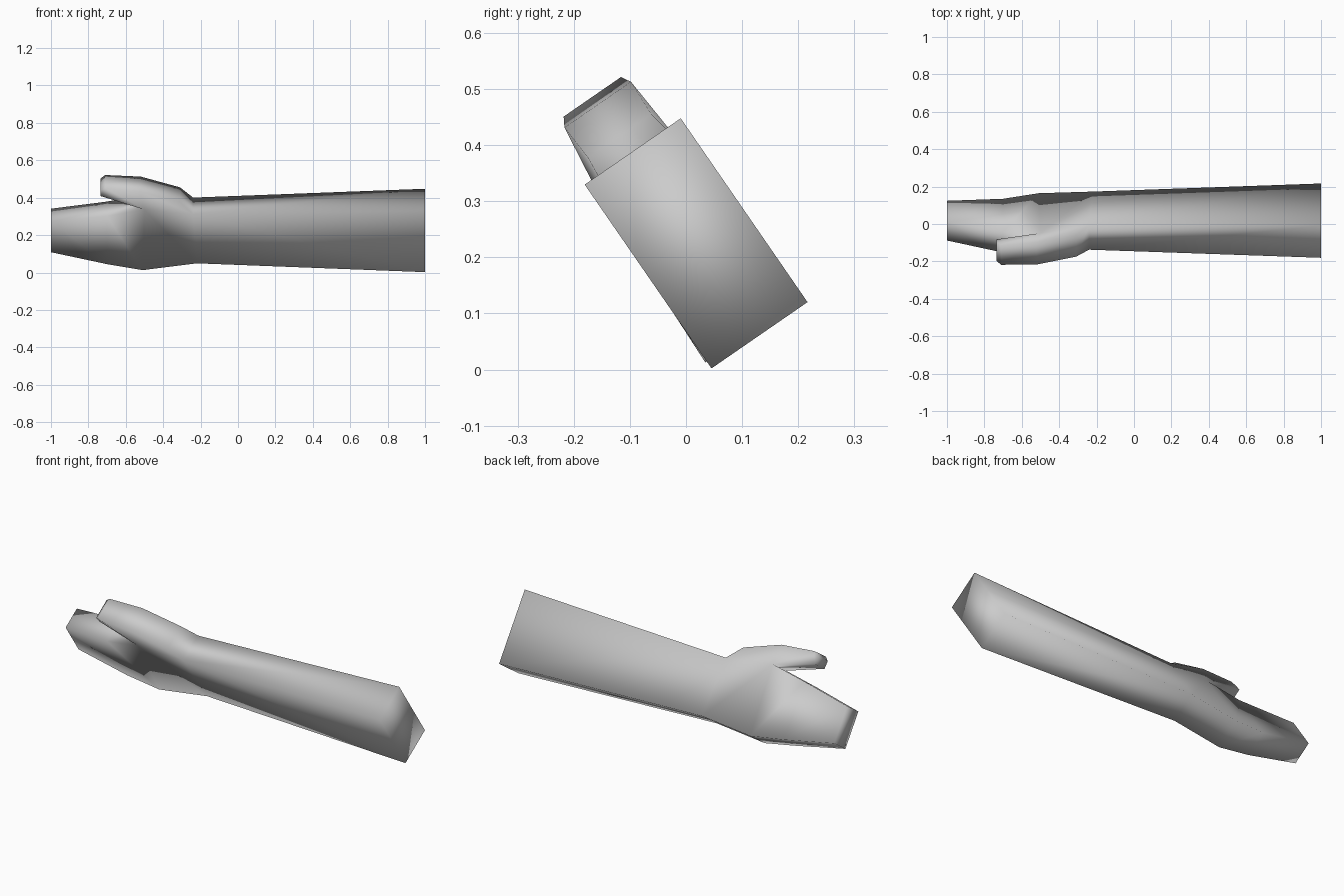
import bpy, bmesh, math
from mathutils import Vector

cube = bpy.data.objects.get("Cube")
if cube:
    bpy.data.objects.remove(cube, do_unlink=True)

# One skin material
skin = bpy.data.materials.new("grey_skin")
skin.use_nodes = True
COLOUR = (0.6, 0.6, 0.6, 1)
skin.diffuse_color = COLOUR
skin.node_tree.nodes["Principled BSDF"].inputs["Base Color"].default_value = COLOUR

# Arm is rolled about its length: U points out of the back of the hand, W to the thumb side
ROLL = math.radians(34.6)
U = Vector((0, math.cos(ROLL), math.sin(ROLL)))
W = Vector((0, -math.sin(ROLL), math.cos(ROLL)))
CENTRE = Vector((0, 0.018, 0.225))

# Outline points: x, w, palm-side u, back-side u
OUTLINE = {
    "elbow_low": (1.0, -0.199, -0.104, 0.104),
    "wrist_low": (-0.22, -0.159, -0.079, 0.079),
    "palm_low": (-0.51, -0.184, -0.107, 0.051),
    "knuckle_low": (-0.70, -0.152, -0.097, 0.037),
    "finger_low": (-1.0, -0.100, -0.060, 0.060),
    "finger_high": (-1.0, 0.100, -0.060, 0.060),
    "knuckle_high": (-0.70, 0.160, -0.097, 0.040),
    "crotch": (-0.50, 0.197, -0.090, 0.055),
    "thumb_tip_low": (-0.735, 0.258, -0.050, 0.056),
    "thumb_tip_high": (-0.735, 0.300, -0.055, 0.055),
    "thumb_end": (-0.71, 0.320, -0.066, 0.058),
    "thumb_joint": (-0.52, 0.303, -0.076, 0.068),
    "thumb_base": (-0.31, 0.235, -0.072, 0.065),
    "wrist_high": (-0.24, 0.159, -0.079, 0.079),
    "elbow_high": (1.0, 0.199, -0.104, 0.104),
}

# Panels spanning the outline, used on both palm and back
PANELS = [
    ("elbow_low", "wrist_low", "wrist_high", "elbow_high"),
    ("wrist_low", "palm_low", "crotch", "wrist_high"),
    ("palm_low", "knuckle_low", "knuckle_high", "crotch"),
    ("knuckle_low", "finger_low", "finger_high", "knuckle_high"),
    ("wrist_high", "crotch", "thumb_joint", "thumb_base"),
    ("crotch", "thumb_tip_low", "thumb_end", "thumb_joint"),
    ("thumb_tip_low", "thumb_tip_high", "thumb_end"),
]

bm = bmesh.new()
palm, back = {}, {}
for name, (x, w, u_palm, u_back) in OUTLINE.items():
    for side, u in ((palm, u_palm), (back, u_back)):
        side[name] = bm.verts.new(CENTRE + Vector((x, 0, 0)) + W * w + U * u)

# Palm and back surfaces
for panel in PANELS:
    for side in (palm, back):
        bm.faces.new([side[n] for n in panel])

# Edge walls and end caps all round the outline
names = list(OUTLINE)
for a, b in zip(names, names[1:] + names[:1]):
    bm.faces.new((palm[a], palm[b], back[b], back[a]))

bmesh.ops.recalc_face_normals(bm, faces=bm.faces)
for face in bm.faces:
    face.smooth = True

mesh = bpy.data.meshes.new("arm_and_hand")
bm.to_mesh(mesh)
bm.free()
mesh.materials.append(skin)
arm = bpy.data.objects.new("arm_and_hand", mesh)
bpy.context.collection.objects.link(arm)
